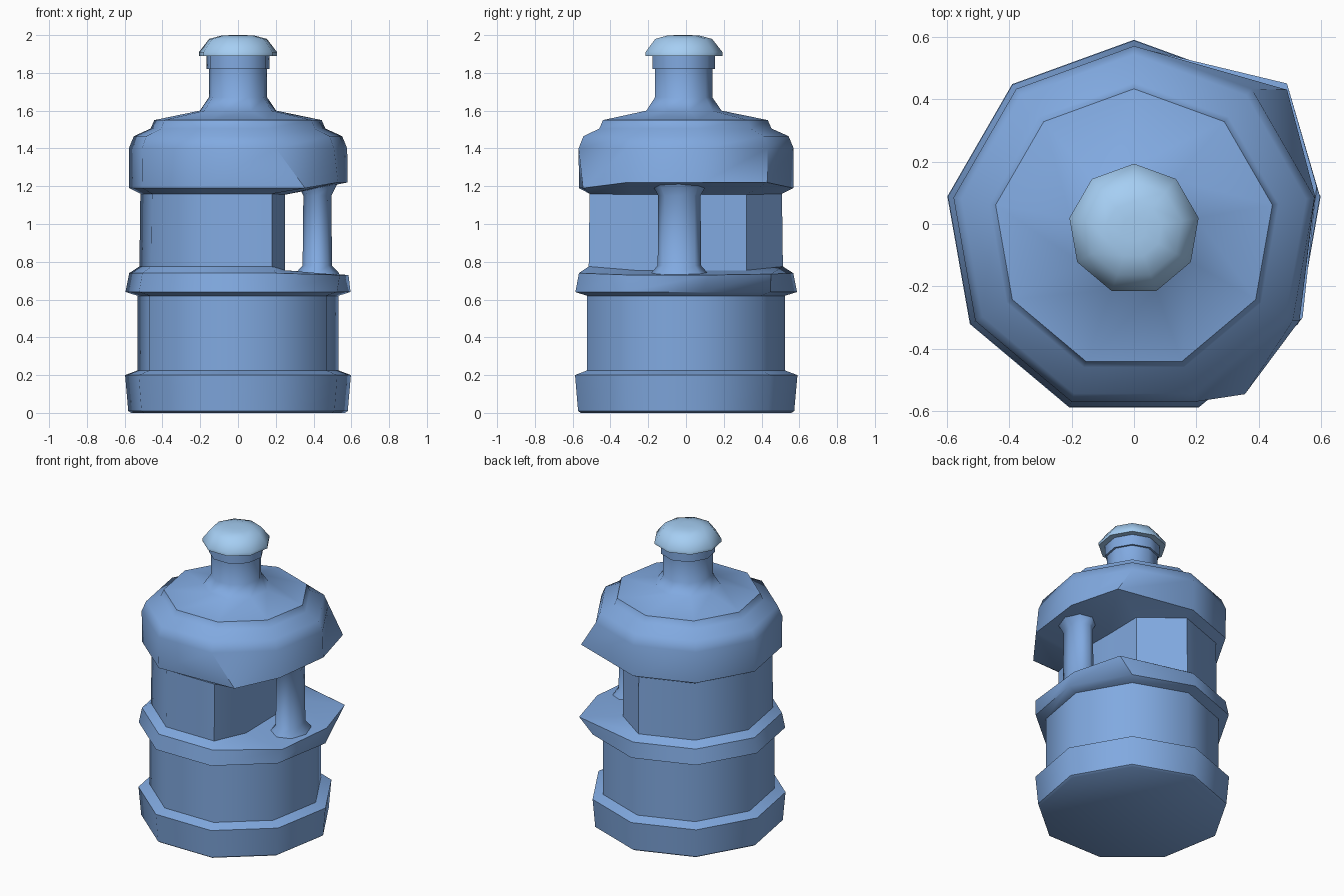
import bpy, bmesh, math

if "Cube" in bpy.data.objects:
    bpy.data.objects.remove(bpy.data.objects["Cube"])

CY = -0.017  # the jug axis sits slightly forward so the nine-sided outline is centred


def material(name, color):
    m = bpy.data.materials.new(name)
    m.diffuse_color = color
    m.use_nodes = True
    m.node_tree.nodes["Principled BSDF"].inputs["Base Color"].default_value = m.diffuse_color
    return m


def ring(z, r, n=9, moved=None, cx=0, cy=CY, ry=None):
    """One polygon loop with a corner on +y; 'moved' relocates single corners."""
    pts = []
    for k in range(n):
        a = math.pi / 2 + 2 * math.pi * k / n
        pts.append((cx + r * math.cos(a), cy + (ry or r) * math.sin(a), z))
    for k, p in (moved or {}).items():
        pts[k] = p
    return pts


def loft(name, rings, mat, angle=45):
    bm = bmesh.new()
    loops = [[bm.verts.new(p) for p in r] for r in rings]
    n = len(loops[0])
    for a, b in zip(loops, loops[1:]):
        for i in range(n):
            j = (i + 1) % n
            bm.faces.new((a[i], a[j], b[j], b[i]))
    bm.faces.new(loops[0][::-1])
    bm.faces.new(loops[-1])
    bmesh.ops.recalc_face_normals(bm, faces=bm.faces)
    me = bpy.data.meshes.new(name)
    bm.to_mesh(me)
    bm.free()
    ob = bpy.data.objects.new(name, me)
    bpy.context.collection.objects.link(ob)
    me.materials.append(mat)
    bpy.ops.object.select_all(action='DESELECT')
    ob.select_set(True)
    bpy.context.view_layer.objects.active = ob
    bpy.ops.object.shade_smooth_by_angle(angle=math.radians(angle))
    return ob


def recess(z):
    """Waist corners pushed inward to open the hand grip on the +x side."""
    return {6: (0.25, -0.27, z), 7: (0.245, 0.05, z), 8: (0.25, 0.32, z)}


blue = material("bottle_blue", (0.22, 0.40, 0.75, 1))
light = material("cap_light_blue", (0.38, 0.62, 0.90, 1))

# Bottle body: base band, lower drum, shelf, waist with grip recess, shoulder, neck
shelf = {6: (0.54, -0.30, 0.73), 7: (0.585, 0.12, 0.73), 8: (0.49, 0.45, 0.735)}
brow = {5: (0.355, -0.545, 1.19), 6: (0.53, -0.31, 1.22),
        7: (0.58, 0.09, 1.22), 8: (0.49, 0.43, 1.22)}
body = [
    ring(0.0, 0.575), ring(0.01, 0.59), ring(0.2, 0.607), ring(0.225, 0.54),
    ring(0.62, 0.54),
    ring(0.64, 0.605),
    ring(0.74, 0.585, moved=shelf),
    ring(0.775, 0.53, moved=recess(0.755)),
    ring(1.16, 0.525, moved=recess(1.155)),
    ring(1.19, 0.585, moved=brow),
    ring(1.40, 0.587), ring(1.465, 0.56), ring(1.505, 0.47), ring(1.55, 0.45),
    ring(1.60, 0.205), ring(1.67, 0.157), ring(1.82, 0.157),
    ring(1.82, 0.17), ring(1.895, 0.17),
]
loft("bottle_body", body, blue)

# Grip post bridging the shelf and the shoulder
post = [ring(z, rx, 8, cx=0.42, cy=-0.035, ry=ry) for z, rx, ry in (
    (0.70, 0.125, 0.16), (0.74, 0.115, 0.15), (0.78, 0.078, 0.115),
    (1.15, 0.074, 0.112), (1.20, 0.10, 0.14), (1.24, 0.12, 0.16))]
loft("grip_post", post, blue, 60)

# Cap
loft("cap", [ring(z, r) for z, r in (
    (1.89, 0.21), (1.91, 0.21), (1.98, 0.155), (1.997, 0.09), (2.0, 0.04))], light, 60)
